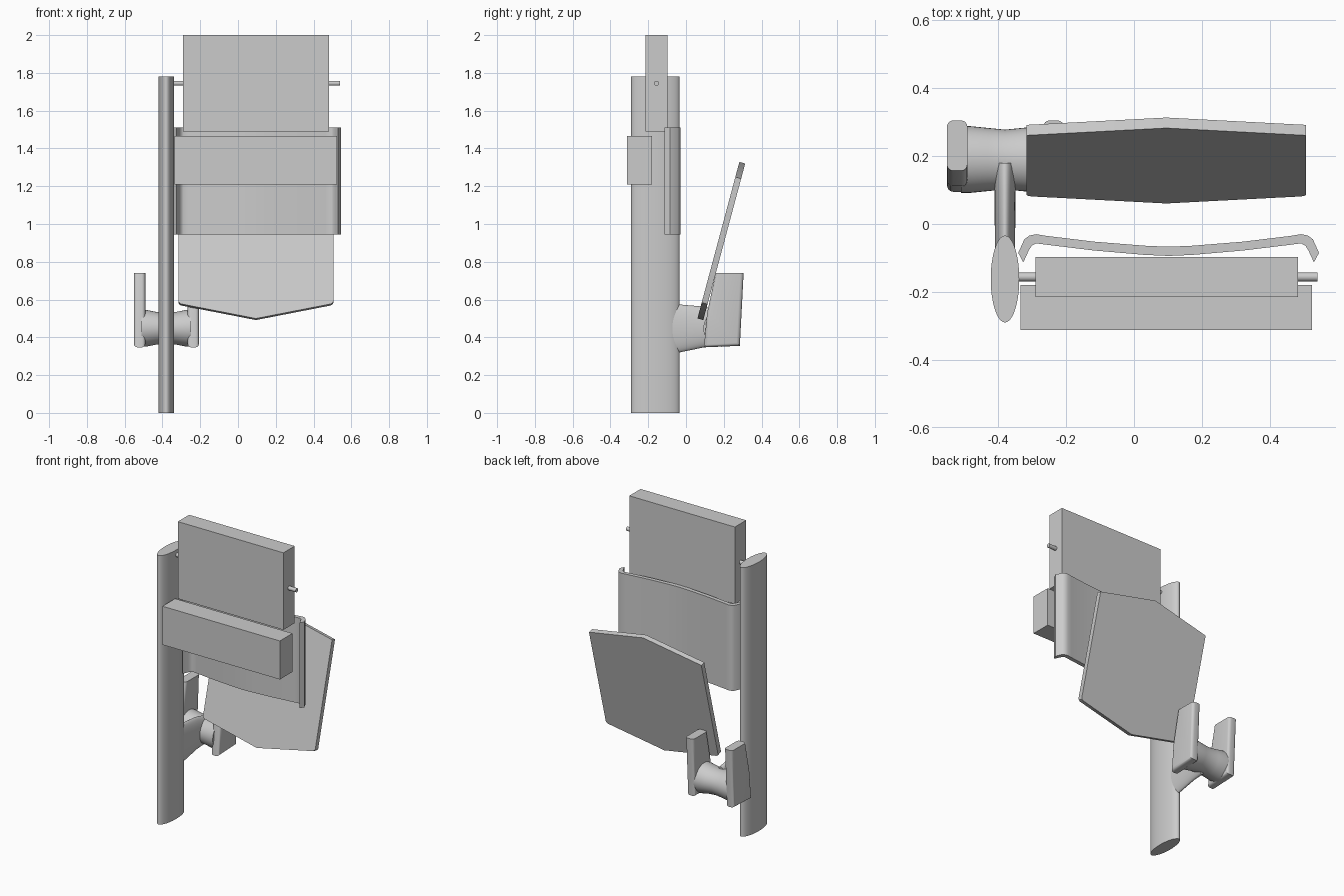
import bpy, bmesh, math
from mathutils import Matrix, Vector

if "Cube" in bpy.data.objects:
    bpy.data.objects.remove(bpy.data.objects["Cube"])


def finish(bm, name, smooth=True, angle=35):
    bmesh.ops.recalc_face_normals(bm, faces=bm.faces)
    me = bpy.data.meshes.new(name)
    bm.to_mesh(me)
    bm.free()
    ob = bpy.data.objects.new(name, me)
    bpy.context.collection.objects.link(ob)
    if smooth:
        bpy.ops.object.select_all(action='DESELECT')
        ob.select_set(True)
        bpy.context.view_layer.objects.active = ob
        bpy.ops.object.shade_smooth_by_angle(angle=math.radians(angle))
    return ob


def box(name, lo, hi):
    bm = bmesh.new()
    bmesh.ops.create_cube(bm, size=1)
    lo, hi = Vector(lo), Vector(hi)
    bmesh.ops.scale(bm, vec=hi - lo, verts=bm.verts)
    bmesh.ops.translate(bm, vec=(lo + hi) / 2, verts=bm.verts)
    return finish(bm, name, False)


def loft(name, rings, axis, n=40):
    """Elliptical loft; each ring is (centre, radius_1, radius_2) across the axis."""
    bm = bmesh.new()
    a, b = [i for i in range(3) if i != axis]
    rows = []
    for c, r1, r2 in rings:
        row = []
        for i in range(n):
            t = 2 * math.pi * i / n
            p = Vector(c)
            p[a] += r1 * math.cos(t)
            p[b] += r2 * math.sin(t)
            row.append(bm.verts.new(p))
        rows.append(row)
    for r, s in zip(rows, rows[1:]):
        for i in range(n):
            j = (i + 1) % n
            bm.faces.new((r[i], r[j], s[j], s[i]))
    bm.faces.new(rows[0])
    bm.faces.new(rows[-1])
    return finish(bm, name)


def prism(points, offset):
    bm = bmesh.new()
    f = bm.faces.new([bm.verts.new(p) for p in points])
    ext = bmesh.ops.extrude_face_region(bm, geom=[f])
    vs = [v for v in ext['geom'] if isinstance(v, bmesh.types.BMVert)]
    bmesh.ops.translate(bm, vec=offset, verts=vs)
    if not any(f.is_valid and len(f.verts) == len(points) and
               all(v not in vs for v in f.verts) for f in bm.faces):
        bm.faces.new([v for v in bm.verts if v not in vs])
    return bm


# Upright post, display boxes and cross rod
loft("post", [((-0.38, -0.162, 0), 0.042, 0.128), ((-0.38, -0.162, 1.78), 0.042, 0.128)], 2, 48)
box("upper_box", (-0.29, -0.215, 1.49), (0.483, -0.097, 2.0))
box("lower_box", (-0.335, -0.312, 1.21), (0.525, -0.18, 1.465))
loft("cross_rod", [((-0.38, -0.156, 1.745), 0.013, 0.013), ((0.54, -0.156, 1.745), 0.013, 0.013)], 0, 20)

# Curved panel with hooked sides, mirrored about its middle
CX = 0.102
outer = [(0.0, -0.067), (0.07, -0.064), (0.22, -0.052), (0.36, -0.035), (0.39, -0.03),
         (0.41, -0.034), (0.425, -0.045), (0.443, -0.085)]
inner = [(0.428, -0.113), (0.412, -0.078), (0.403, -0.064), (0.39, -0.057), (0.36, -0.061),
         (0.22, -0.078), (0.07, -0.091), (0.0, -0.094)]
half = outer + inner
loop = half + [(-x, y) for x, y in reversed(half) if x > 0]
finish(prism([(CX + x, y, 0.945) for x, y in loop], (0, 0, 0.565)), "curved_panel", True, 40)

# Tilted six-sided board with softened lower corners
W, H, T = 0.411, 0.429, 0.032
side = [(0, H), (W, H - 0.083), (W, -H + 0.097), (W - 0.004, -H + 0.087), (W - 0.014, -H + 0.08), (0, -H)]
hexa = side + [(-x, z) for x, z in reversed(side) if x > 0]
bm = prism([(x, -T / 2, z) for x, z in hexa], (0, T, 0))
tilt = Matrix.Translation((CX - 0.007, 0.187, 0.91)) @ Matrix.Rotation(math.radians(-15), 4, 'X')
bmesh.ops.transform(bm, matrix=tilt, verts=bm.verts)
finish(bm, "tilted_board", True, 30)

# Bracket arm from the post to the fork
loft("bracket_arm", [((-0.38, -0.1, 0.447), 0.03, 0.135), ((-0.38, -0.035, 0.447), 0.03, 0.127),
                     ((-0.38, 0.1, 0.455), 0.031, 0.107), ((-0.38, 0.18, 0.448), 0.036, 0.094)], 1)

# Waisted hub joining the two fork plates
loft("fork_hub", [((-0.38 + x, 0.19, 0.448), ry, rz) for x, ry, rz in
                  [(-0.13, 0.098, 0.098), (-0.1, 0.098, 0.096), (-0.05, 0.093, 0.086), (0, 0.088, 0.082),
                   (0.05, 0.093, 0.086), (0.1, 0.098, 0.096), (0.13, 0.098, 0.098)]], 0)

# Fork plates, rounded everywhere except the flat top
plate = [(0.095, 0.347), (0.285, 0.355), (0.305, 0.74), (0.157, 0.74), (0.112, 0.53)]
for name, x0 in (("fork_plate_left", -0.551), ("fork_plate_right", -0.267)):
    bm = prism([(x0, y, z) for y, z in plate], (0.06, 0, 0))
    edges = [e for e in bm.edges if min(v.co.z for v in e.verts) < 0.7
             and abs(e.verts[0].co.x - e.verts[1].co.x) < 0.01]
    bmesh.ops.bevel(bm, geom=edges, offset=0.018, segments=4, profile=0.5, affect='EDGES')
    finish(bm, name)
